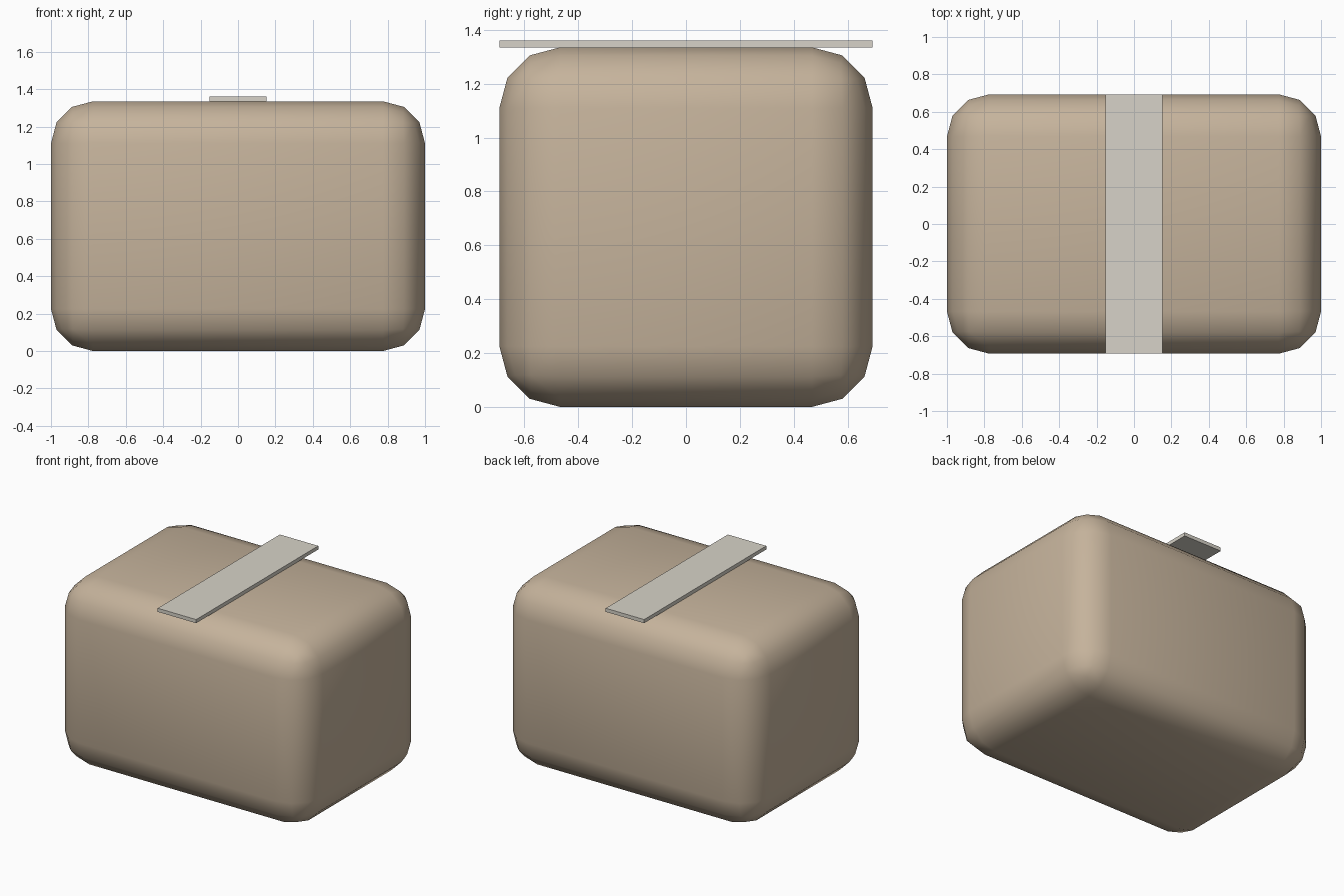
import bpy

if "Cube" in bpy.data.objects:
    bpy.data.objects.remove(bpy.data.objects["Cube"])


def material(name, color):
    m = bpy.data.materials.new(name)
    m.diffuse_color = color
    m.use_nodes = True
    m.node_tree.nodes["Principled BSDF"].inputs["Base Color"].default_value = m.diffuse_color
    return m


def box(name, size, centre_z, mat):
    bpy.ops.mesh.primitive_cube_add(size=1, location=(0, 0, centre_z))
    o = bpy.context.object
    o.name = name
    o.scale = size
    bpy.ops.object.transform_apply(location=False, rotation=False, scale=True)
    o.data.materials.append(mat)
    return o


WIDTH, DEPTH, HEIGHT = 2.0, 1.386, 1.335
TAPE_THICK = 0.026

# Rounded carton body
body = box("box_body", (WIDTH, DEPTH, HEIGHT), HEIGHT / 2,
           material("cardboard", (0.56, 0.45, 0.33, 1)))
bevel = body.modifiers.new("rounded_edges", 'BEVEL')
bevel.width = 0.225
bevel.segments = 3
bpy.ops.object.modifier_apply(modifier=bevel.name)
bpy.ops.object.shade_smooth_by_angle()

# Flat tape strip lying across the top
box("tape_strip", (0.305, DEPTH, TAPE_THICK), HEIGHT + TAPE_THICK / 2,
    material("tape", (0.68, 0.65, 0.58, 1)))
